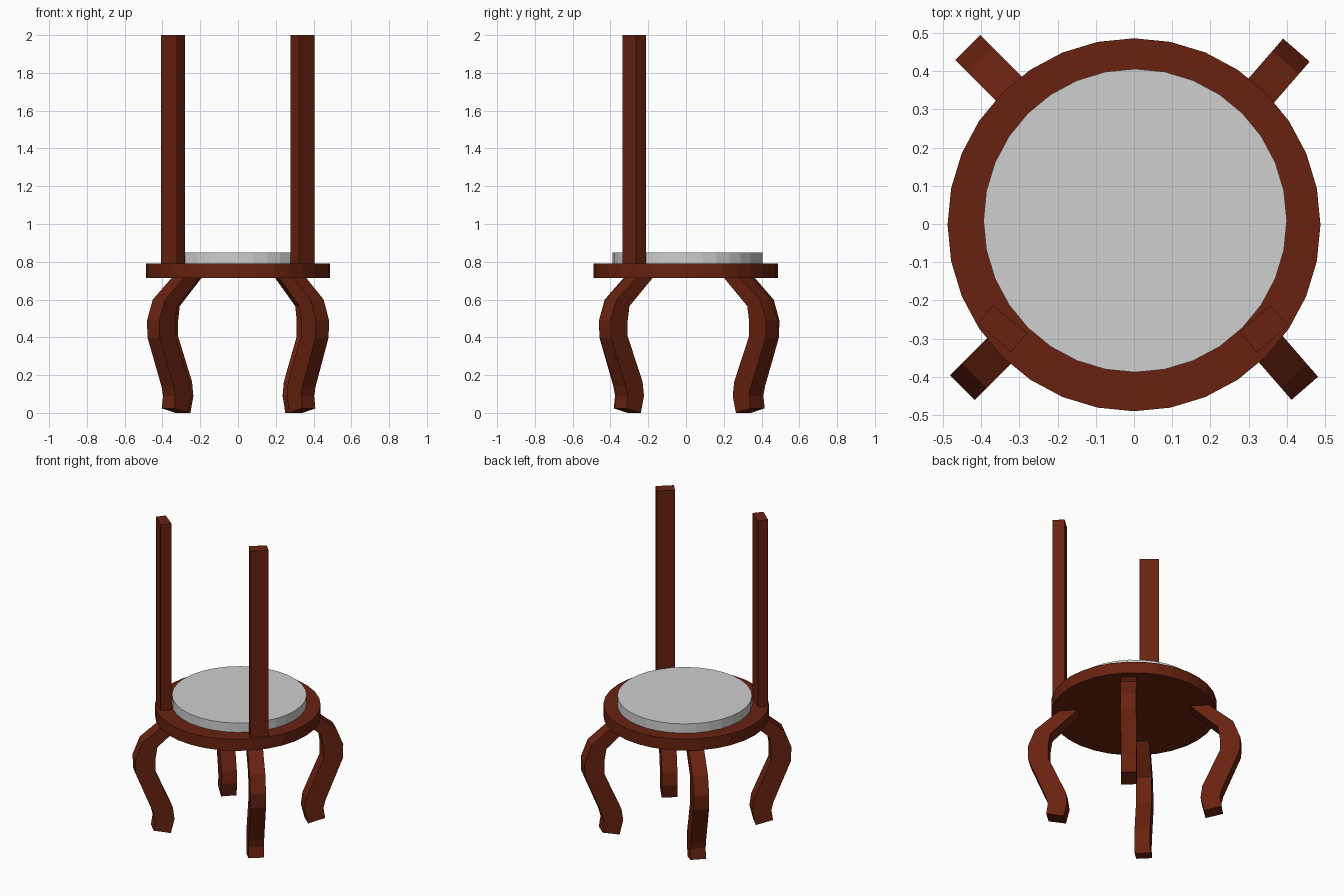
import bpy, bmesh, math
from mathutils import Vector

if "Cube" in bpy.data.objects:
    bpy.data.objects.remove(bpy.data.objects["Cube"])


def material(name, rgb):
    m = bpy.data.materials.new(name)
    m.diffuse_color = (*rgb, 1)
    m.use_nodes = True
    m.node_tree.nodes["Principled BSDF"].inputs["Base Color"].default_value = m.diffuse_color
    return m


WOOD = material("red brown wood", (0.14, 0.016, 0.005))
GREY = material("light grey fabric", (0.62, 0.62, 0.62))


def loft(name, rings, mat):
    """Skin a list of equal-length rings and cap both ends."""
    bm = bmesh.new()
    vs = [[bm.verts.new(p) for p in ring] for ring in rings]
    n = len(vs[0])
    for a, b in zip(vs, vs[1:]):
        for i in range(n):
            j = (i + 1) % n
            bm.faces.new((a[i], a[j], b[j], b[i]))
    bm.faces.new(vs[0])
    bm.faces.new(vs[-1])
    bmesh.ops.recalc_face_normals(bm, faces=bm.faces)
    me = bpy.data.meshes.new(name)
    bm.to_mesh(me)
    bm.free()
    me.materials.append(mat)
    ob = bpy.data.objects.new(name, me)
    bpy.context.collection.objects.link(ob)


def disc(name, cx, cy, r, z0, z1, mat, sides=32):
    ang = [2 * math.pi * i / sides for i in range(sides)]
    loft(name, [[(cx + r * math.cos(a), cy + r * math.sin(a), z) for a in ang]
                for z in (z0, z1)], mat)


# Round seat and cushion
disc("seat", 0, -0.002, 0.488, 0.715, 0.79, WOOD)
disc("cushion", 0.003, 0.009, 0.397, 0.785, 0.85, GREY)

# Back posts
POSTS = {
    "left_back_post": [(-0.37, -0.213), (-0.408, -0.26), (-0.322, -0.335), (-0.28, -0.285)],
    "right_back_post": [(0.356, -0.212), (0.404, -0.264), (0.322, -0.337), (0.277, -0.282)],
}
for name, pts in POSTS.items():
    loft(name, [[(x, y, z) for x, y in pts] for z in (0.785, 2.0)], WOOD)

# Curved legs: (outer radius, z, inner radius, z) from the seat to the foot
PROFILE = [
    (0.43, 0.73, 0.32, 0.73), (0.59, 0.60, 0.50, 0.565),
    (0.633, 0.49, 0.512, 0.49), (0.63, 0.40, 0.512, 0.405),
    (0.525, 0.14, 0.408, 0.165), (0.513, 0.09, 0.398, 0.09),
    (0.523, 0.024, 0.42, 0.0),
]
# Heading in degrees and the middle of the outermost face
LEGS = {
    "front_right_leg": (-49, 0.447, -0.43),
    "back_right_leg": (49, 0.425, 0.455),
    "back_left_leg": (135, -0.435, 0.462),
    "front_left_leg": (-135, -0.449, -0.428),
}
for name, (deg, ox, oy) in LEGS.items():
    a = math.radians(deg)
    d = Vector((math.cos(a), math.sin(a), 0))
    t = Vector((-d.y, d.x, 0)) * 0.046
    base = Vector((ox, oy, 0)) - d * 0.633
    up = Vector((0, 0, 1))
    rings = []
    for ro, zo, ri, zi in PROFILE:
        o, i = base + d * ro + up * zo, base + d * ri + up * zi
        rings.append([o - t, o + t, i + t, i - t])
    loft(name, rings, WOOD)
